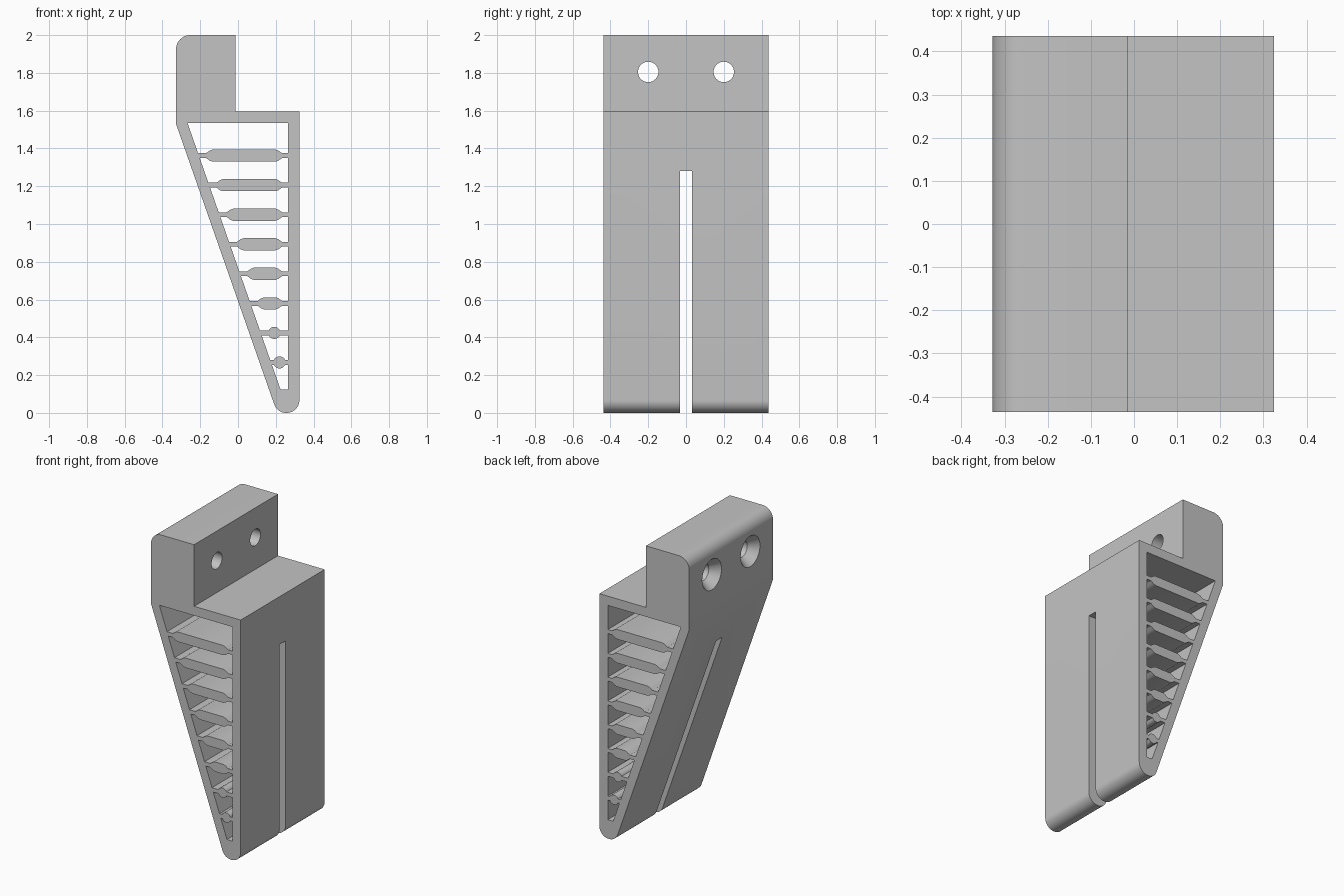
import bpy, bmesh, math
from mathutils import Vector, Matrix

cube = bpy.data.objects.get("Cube")
if cube:
    bpy.data.objects.remove(cube, do_unlink=True)

HALF = 0.436       # half depth along y
SLOT = 0.031       # half width of the centre slot
SLOT_TOP = 1.28
INNER_RIGHT = 0.264

grey = bpy.data.materials.new("plain grey")
grey.use_nodes = True
grey.diffuse_color = (0.55, 0.55, 0.55, 1)
grey.node_tree.nodes["Principled BSDF"].inputs["Base Color"].default_value = grey.diffuse_color


def add_object(name, bm):
    bmesh.ops.recalc_face_normals(bm, faces=bm.faces)
    mesh = bpy.data.meshes.new(name)
    bm.to_mesh(mesh)
    bm.free()
    mesh.materials.append(grey)
    obj = bpy.data.objects.new(name, mesh)
    bpy.context.collection.objects.link(obj)
    return obj


def extrude(name, profile, spans):
    """Extrude an x-z profile along y over each (start, end) span."""
    bm = bmesh.new()
    for y0, y1 in spans:
        face = bm.faces.new([bm.verts.new((x, y0, z)) for x, z in profile])
        geo = bmesh.ops.extrude_face_region(bm, geom=[face])["geom"]
        moved = [g for g in geo if isinstance(g, bmesh.types.BMVert)]
        bmesh.ops.translate(bm, verts=moved, vec=(0, y1 - y0, 0))
    return add_object(name, bm)


def rounded(corners, steps=12):
    """Turn (x, z, radius) corners into a filleted outline."""
    out = []
    for i, (x, z, r) in enumerate(corners):
        p = Vector((x, z))
        if not r:
            out.append(p)
            continue
        a = (Vector(corners[i - 1][:2]) - p).normalized()
        b = (Vector(corners[(i + 1) % len(corners)][:2]) - p).normalized()
        half = a.angle(b) / 2
        centre = p + (a + b).normalized() * (r / math.sin(half))
        start = p + a * (r / math.tan(half)) - centre
        end = p + b * (r / math.tan(half)) - centre
        sweep = math.pi - 2 * half
        for k in range(steps + 1):
            t = k / steps
            out.append(centre + (start * math.sin((1 - t) * sweep)
                                 + end * math.sin(t * sweep)) / math.sin(sweep))
    return out


def wall_x(z):
    """Inner surface of the slanted wall at height z."""
    return -0.267 + (1.534 - z) * 0.349


def smooth(obj):
    bpy.ops.object.select_all(action="DESELECT")
    obj.select_set(True)
    bpy.context.view_layer.objects.active = obj
    bpy.ops.object.shade_smooth_by_angle(angle=math.radians(25))


def cut(obj, cutter):
    bpy.context.view_layer.objects.active = obj
    mod = obj.modifiers.new("cut", "BOOLEAN")
    mod.operation, mod.solver, mod.object = "DIFFERENCE", "EXACT", cutter
    bpy.ops.object.modifier_apply(modifier=mod.name)
    bpy.data.objects.remove(cutter, do_unlink=True)


# Finger body: mounting block, shelf and two converging walls
body = extrude("finger_body", rounded([
    (-0.328, 2, 0.075), (-0.014, 2, 0), (-0.014, 1.595, 0), (0.325, 1.595, 0),
    (0.325, 0, 0.067), (0.2075, 0, 0.067), (-0.328, 1.53, 0)]),
    [(-HALF, HALF)])

# Hollow between the walls, and the centre slot through both walls
cut(body, extrude("hollow_cutter", [
    (wall_x(1.534), 1.534), (INNER_RIGHT, 1.534), (INNER_RIGHT, 0.125),
    (wall_x(0.125), 0.125)], [(-1, 1)]))
cut(body, extrude("slot_cutter", [
    (-1, -1), (1, -1), (1, SLOT_TOP), (-1, SLOT_TOP)], [(-SLOT, SLOT)]))

# Countersunk screw holes, wide on the slanted-wall side
for y in (-0.2, 0.2):
    bm = bmesh.new()
    rings = []
    for x, r in ((-0.338, 0.108), (-0.268, 0.054), (0.1, 0.054)):
        ring = bmesh.ops.create_circle(
            bm, segments=40, radius=r,
            matrix=Matrix.Translation((x, y, 1.805)) @ Matrix.Rotation(math.pi / 2, 4, "Y"))
        rings.append(ring["verts"])
    for a, b in zip(rings, rings[1:]):
        for i in range(len(a)):
            j = (i + 1) % len(a)
            bm.faces.new((a[i], a[j], b[j], b[i]))
    bm.faces.new(rings[0])
    bm.faces.new(rings[-1])
    cut(body, add_object("screw_hole_cutter", bm))
smooth(body)

# Cross ribs: thick bars with thin flexible necks at both ends
NECK, THICK = 0.013, 0.032
for i in range(8):
    z = 1.362 - 0.1564 * i
    left, right = wall_x(z) + 0.038, 0.233
    if right - left > 0.1:
        upper = [(left, NECK), (left + 0.02, 0.027), (left + 0.034, THICK),
                 (right - 0.034, THICK), (right - 0.02, 0.027), (right, NECK)]
    else:
        # The lowest ribs shrink to a round bead
        mid = (wall_x(z) + INNER_RIGHT) / 2
        edge = math.asin(NECK / THICK)
        angles = [math.pi - edge - k / 10 * (math.pi - 2 * edge) for k in range(11)]
        upper = [(mid + THICK * math.cos(a), THICK * math.sin(a)) for a in angles]
    upper = ([(wall_x(z + NECK) - 0.003, NECK)] + upper
             + [(INNER_RIGHT + 0.003, NECK)])
    lower = [(x, -h) for x, h in reversed(upper)]
    lower[-1] = (wall_x(z - NECK) - 0.003, -NECK)
    profile = [(x, z + h) for x, h in upper + lower]
    if z > SLOT_TOP:
        spans = [(-HALF, HALF)]
    else:
        spans = [(-HALF, -SLOT), (SLOT, HALF)]
    smooth(extrude(f"cross_rib_{i + 1}", profile, spans))
